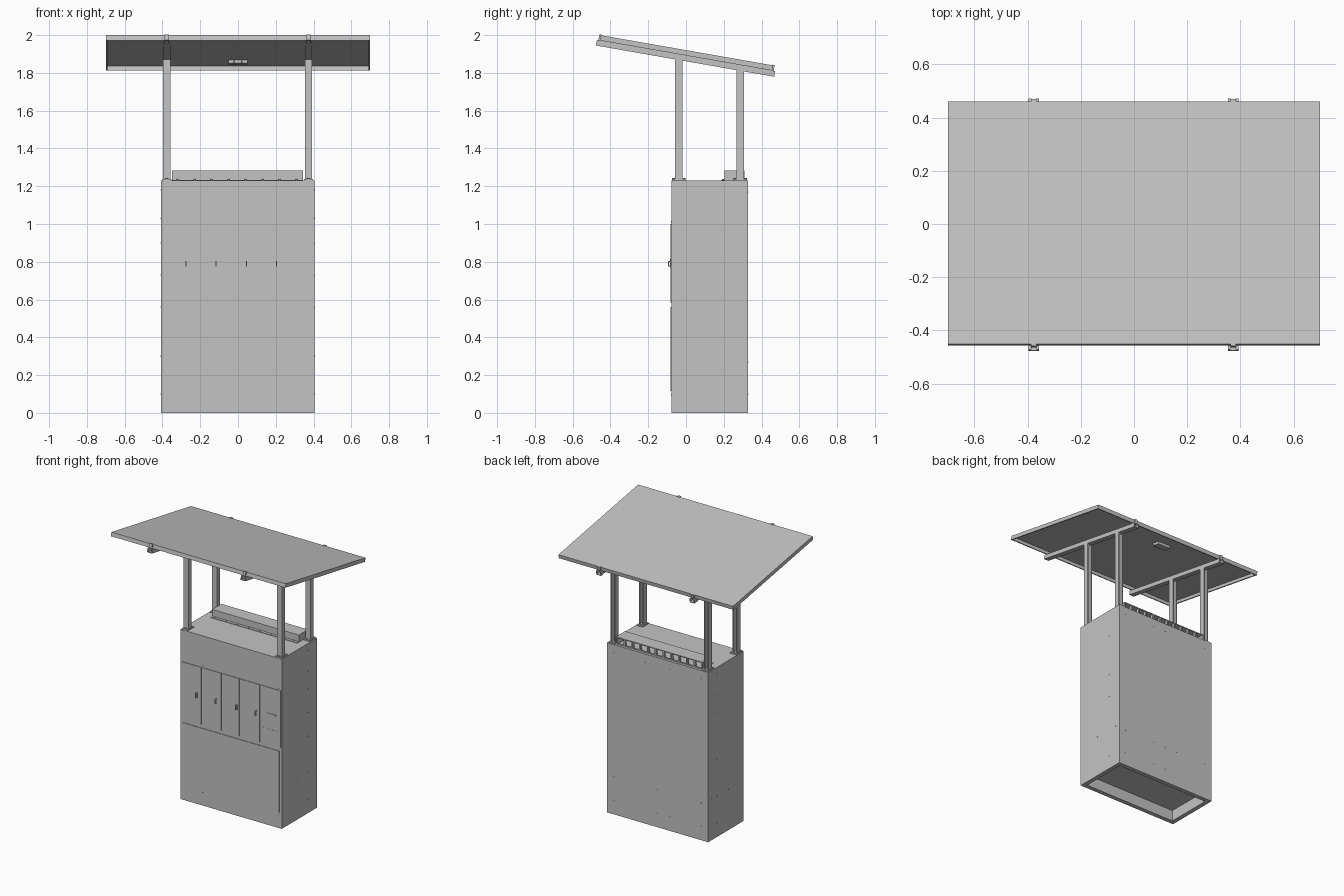
import bpy, bmesh, math
from mathutils import Matrix, Vector

cube = bpy.data.objects.get("Cube")
if cube:
    bpy.data.objects.remove(cube, do_unlink=True)

grey = bpy.data.materials.new("plain_grey")
grey.use_nodes = True
colour = (0.55, 0.55, 0.55, 1)
grey.diffuse_color = colour
grey.node_tree.nodes["Principled BSDF"].inputs["Base Color"].default_value = colour


def finish(name, bm, matrix=None):
    mesh = bpy.data.meshes.new(name)
    bm.to_mesh(mesh)
    bm.free()
    mesh.materials.append(grey)
    ob = bpy.data.objects.new(name, mesh)
    bpy.context.collection.objects.link(ob)
    if matrix:
        ob.matrix_world = matrix
    return ob


def add_box(bm, x0, x1, y0, y1, z0, z1):
    size = Matrix.Diagonal((x1 - x0, y1 - y0, z1 - z0, 1))
    mid = Matrix.Translation(((x0 + x1) / 2, (y0 + y1) / 2, (z0 + z1) / 2))
    return bmesh.ops.create_cube(bm, size=1, matrix=mid @ size)["verts"]


def boxes(name, parts, matrix=None):
    bm = bmesh.new()
    for p in parts:
        add_box(bm, *p)
    return finish(name, bm, matrix)


def studs(name, points, axis, radius=0.004, depth=0.006):
    """Small bolt heads on a face pointing along axis."""
    bm = bmesh.new()
    turn = Vector(axis).to_track_quat("Z", "Y").to_matrix().to_4x4()
    for p in points:
        bmesh.ops.create_cone(bm, cap_ends=True, segments=8, radius1=radius, radius2=radius,
                              depth=depth, matrix=Matrix.Translation(p) @ turn)
    return finish(name, bm)


# Cabinet body with a recessed underside
LEFT, RIGHT, FRONT, BACK, TOP = 0.405, -0.408, -0.077, 0.328, 1.23
bm = bmesh.new()
add_box(bm, RIGHT, LEFT, FRONT, BACK, 0, TOP)
bm.normal_update()
base = min(bm.faces, key=lambda f: f.calc_center_median().z)
for inset in (0.045, 0.0005):
    bmesh.ops.inset_region(bm, faces=[base], thickness=inset)
bmesh.ops.translate(bm, verts=base.verts, vec=(0, 0, 0.08))
finish("cabinet_body", bm)

# Front doors, side panel and lower cover, as thin plates with narrow gaps
SKIN = FRONT - 0.004
seams = [-0.402, -0.237, -0.078, 0.067, 0.231, 0.399]
for i, (a, b) in enumerate(zip(seams, seams[1:])):
    name = "door_%d" % (i + 1) if i < 4 else "control_panel"
    boxes(name, [(a + 0.002, b - 0.002, SKIN, FRONT, 0.585, 1.0)])
boxes("lower_cover", [(-0.39, 0.385, SKIN, FRONT, 0.115, 0.56)])
boxes("control_slot", [(0.29, 0.36, SKIN - 0.003, SKIN, 0.806, 0.814)])
boxes("control_ledge", [(0.26, 0.395, SKIN - 0.001, SKIN, 0.698, 0.701)])

# Door handles: a backing plate and a projecting grip
for i, x in enumerate((-0.275, -0.117, 0.045, 0.204)):
    boxes("door_handle_%d" % (i + 1), [
        (x - 0.006, x + 0.006, SKIN - 0.003, SKIN, 0.77, 0.81),
        (x - 0.003, x + 0.003, SKIN - 0.015, SKIN - 0.009, 0.775, 0.805),
        (x - 0.003, x + 0.003, SKIN - 0.01, SKIN, 0.775, 0.781),
        (x - 0.003, x + 0.003, SKIN - 0.01, SKIN, 0.799, 0.805)])

# Bolt heads on the front, sides and back
studs("front_bolts", [(x, FRONT, z) for x in (-0.38, -0.23, 0.0, 0.16, 0.38) for z in (0.095, 1.012)],
      (0, -1, 0), 0.003, 0.004)
heights = (0.1, 0.3, 0.56, 0.73, 0.9, 1.03, 1.18)
for side, x in (("right", RIGHT), ("left", LEFT)):
    studs(side + "_side_bolts", [(x, 0.225, z) for z in heights] + [(x, 0.1, 0.3), (x, 0.29, 0.3)],
          (1, 0, 0), 0.003)
studs("back_bolts", [(x, BACK, z) for x in (-0.35, -0.1, 0.0, 0.1, 0.35) for z in (0.1, 0.27, 1.17)],
      (0, 1, 0), 0.003)

# Vent housing on the roof, open at the back between dividers
VX0, VX1, VY0, VY1, VZ = -0.35, 0.345, 0.205, 0.31, 1.282
parts = [(VX0, VX1, VY0, VY1, VZ - 0.006, VZ), (VX0, VX1, VY0, VY0 + 0.006, TOP, VZ),
         (VX0, VX1, VY1 - 0.006, VY1, TOP, TOP + 0.008)]
cells = 11
step = (VX1 - VX0 - 0.01) / cells
for i in range(cells + 1):
    x = VX0 + i * step
    # the end dividers are full side walls
    start = VY0 if i in (0, cells) else VY1 - 0.02
    parts.append((x, x + 0.01, start, VY1, TOP, VZ))
boxes("roof_vent", parts)
boxes("vent_flange", [(VX0, VX1, VY0 - 0.02, VY0, TOP, TOP + 0.004)])
studs("vent_bolts", [(VX0 + 0.03 + i * 0.09, VY0 - 0.01, TOP + 0.005) for i in range(8)], (0, 0, 1), 0.005)

# Tilted frame for the canopy: origin in the middle of its top face
tilt = math.atan(0.175)
canopy = Matrix.Translation((0, 0.005, 1.9195)) @ Matrix.Rotation(-tilt, 4, "X")
PX, PY, DEEP, WALL = 0.7, 0.463, 0.028, 0.009

boxes("canopy_sheet", [(-PX, PX, -PY, PY, -0.006, 0)], canopy)
boxes("canopy_frame", [(-PX, PX, s * PY - WALL * (s > 0), s * PY + WALL * (s < 0), -DEEP, 0) for s in (-1, 1)]
      + [(s * PX - WALL * (s > 0), s * PX + WALL * (s < 0), -PY, PY, -DEEP, 0) for s in (-1, 1)], canopy)
boxes("junction_box", [(-0.05, 0.05, 0.26, 0.32, -0.024, -0.006),
                       (-0.025, -0.015, 0.245, 0.262, -0.02, -0.01),
                       (0.015, 0.025, 0.245, 0.262, -0.02, -0.01)], canopy)

# Rails, end clamps, channel posts and foot plates on each side
HALF, T = 0.019, 0.005
for side, x in (("right", -0.377), ("left", 0.373)):
    low = -DEEP - 0.03
    ry = 0.479
    boxes(side + "_rail", [
        (x - HALF, x + HALF, -ry, ry, low, low + T),
        (x - HALF, x - HALF + T, -ry, ry, low, -DEEP),
        (x + HALF - T, x + HALF, -ry, ry, low, -DEEP),
        (x - HALF, x - 0.009, -ry, ry, -DEEP - 0.003, -DEEP),
        (x + 0.009, x + HALF, -ry, ry, -DEEP - 0.003, -DEEP)], canopy)
    for end, s in (("front", -1), ("back", 1)):
        ya, yb = sorted((s * PY, s * (PY + 0.008)))
        la, lb = sorted((s * (PY - 0.006), s * (PY + 0.008)))
        boxes("%s_%s_clamp" % (side, end), [(x - 0.011, x + 0.011, ya, yb, -DEEP, 0.002),
                                            (x - 0.011, x + 0.011, la, lb, 0, 0.003)], canopy)
    for end, y in (("front", -0.038), ("back", 0.287)):
        bm = bmesh.new()
        for p in ((x - HALF, x + HALF, y - HALF, y - HALF + T),
                  (x - HALF, x - HALF + T, y - HALF, y + HALF),
                  (x + HALF - T, x + HALF, y - HALF, y + HALF),
                  (x - HALF, x - 0.009, y + HALF - T, y + HALF),
                  (x + 0.009, x + HALF, y + HALF - T, y + HALF)):
            for v in add_box(bm, *p, TOP, TOP + 1):
                # cut the top of the post to the slope of the rail
                if v.co.z > TOP + 0.5:
                    v.co.z = 1.8615 - 0.175 * v.co.y
        finish("%s_%s_post" % (side, end), bm)
        boxes("%s_%s_foot" % (side, end), [(x - 0.024, x + 0.024, y - 0.036, y + 0.036, TOP, TOP + 0.007)])
        studs("%s_%s_foot_bolts" % (side, end), [(x, y + d, TOP + 0.009) for d in (-0.028, 0.028)],
              (0, 0, 1), 0.007, 0.007)
